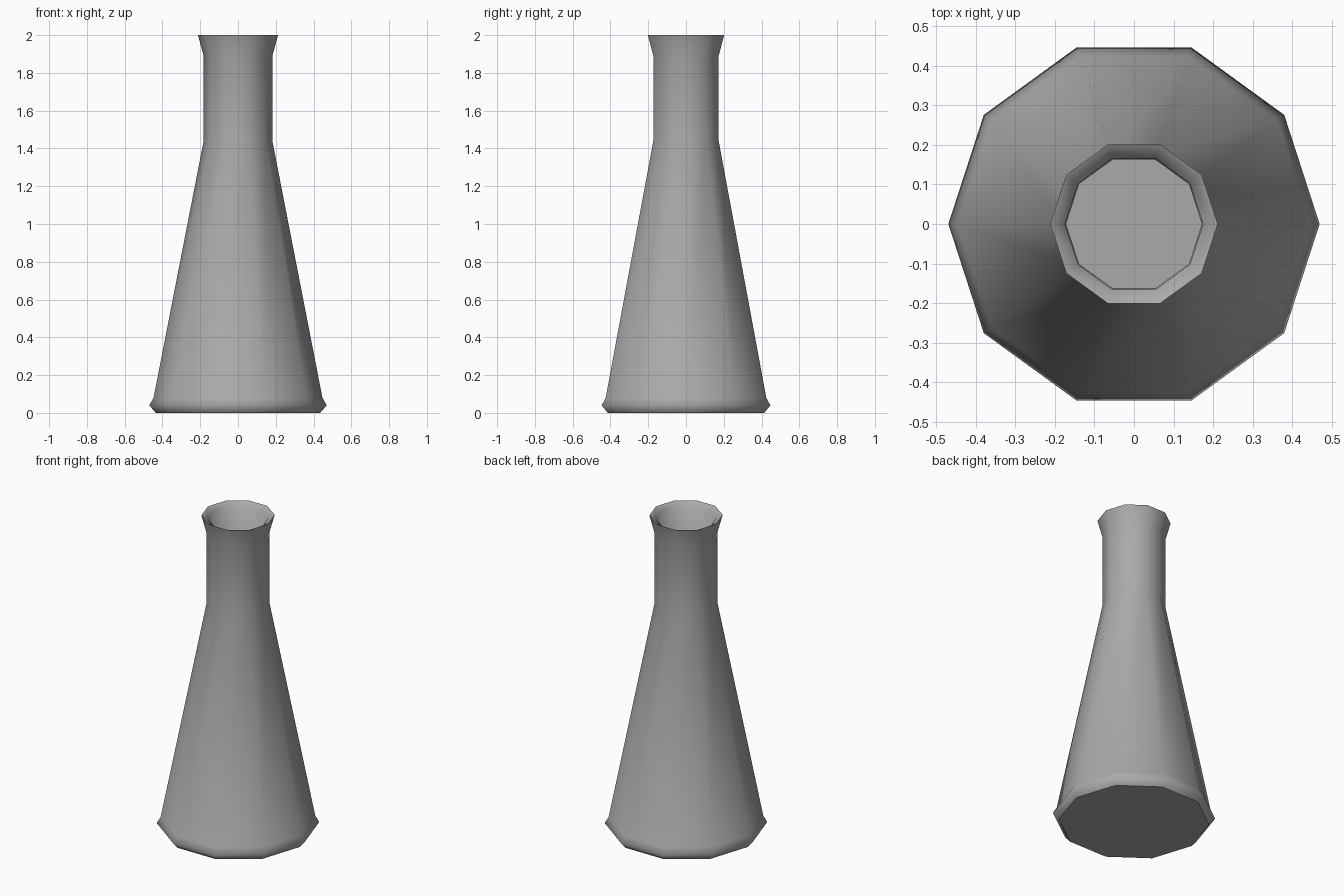
import bpy
import bmesh
from math import cos, sin, tau

SIDES = 10

cube = bpy.data.objects.get("Cube")
if cube:
    bpy.data.objects.remove(cube, do_unlink=True)

# Single grey material
grey = bpy.data.materials.new("plain_grey")
grey.use_nodes = True
colour = (0.4, 0.4, 0.4, 1.0)
grey.diffuse_color = colour
grey.node_tree.nodes["Principled BSDF"].inputs["Base Color"].default_value = colour

# Radius and height: up the outside, over the lip, down the inside
profile = [
    (0.435, 0.0),    # foot
    (0.47, 0.04),    # foot bulge
    (0.447, 0.08),   # start of cone
    (0.182, 1.44),   # shoulder
    (0.182, 1.89),   # neck
    (0.212, 2.0),    # flared lip
    (0.175, 1.98),   # inner lip
    (0.172, 1.44),   # inner neck
    (0.432, 0.08),   # inner cone
    (0.42, 0.03),    # inside floor
]
SHARP_RINGS = (0, 5, len(profile) - 1)


def ring(bm, radius, z):
    return [bm.verts.new((radius * cos(tau * i / SIDES),
                          radius * sin(tau * i / SIDES), z))
            for i in range(SIDES)]


# Turned flask body
bm = bmesh.new()
rings = [ring(bm, r, z) for r, z in profile]
for low, high in zip(rings, rings[1:]):
    for i in range(SIDES):
        j = (i + 1) % SIDES
        bm.faces.new((low[i], low[j], high[j], high[i]))

# Underside and inside floor
bm.faces.new(list(reversed(rings[0])))
bm.faces.new(rings[-1])

# Smooth walls, with hard edges at the foot, lip and floor
for face in bm.faces:
    face.smooth = len(face.verts) == 4
for k in SHARP_RINGS:
    for i in range(SIDES):
        bm.edges.get((rings[k][i], rings[k][(i + 1) % SIDES])).smooth = False

mesh = bpy.data.meshes.new("flask")
bm.to_mesh(mesh)
bm.free()
mesh.materials.append(grey)
flask = bpy.data.objects.new("flask", mesh)
bpy.context.collection.objects.link(flask)
